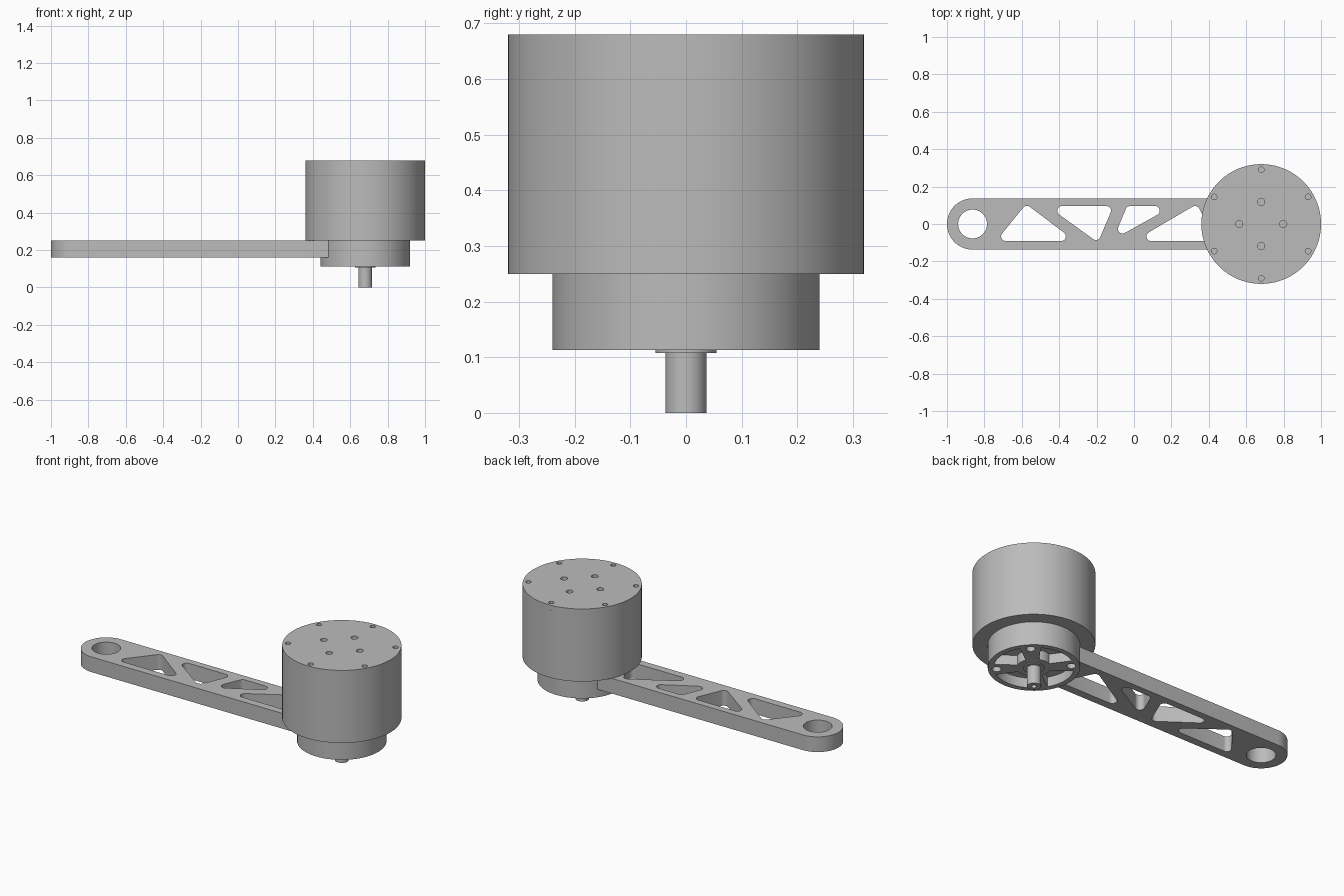
import bpy
from math import cos, sin, pi, radians, acos, tan, asin
from mathutils import Vector

cube = bpy.data.objects.get("Cube")
if cube:
    bpy.data.objects.remove(cube, do_unlink=True)

grey = bpy.data.materials.new("machined grey")
grey.use_nodes = True
colour = (0.5, 0.5, 0.5, 1)
grey.diffuse_color = colour
grey.node_tree.nodes["Principled BSDF"].inputs["Base Color"].default_value = colour

CX = 0.68  # motor axis


def arc(x, y, r, start, end, n):
    return [(x + r * cos(radians(start + (end - start) * i / n)),
             y + r * sin(radians(start + (end - start) * i / n))) for i in range(n + 1)]


def circle(x, y, r, n=64):
    return arc(x, y, r, 0, 360, n)[:-1]


def hole_ring(radius, r, count, start):
    return [circle(CX + radius * cos(start + 2 * pi * i / count),
                   radius * sin(start + 2 * pi * i / count), r, 20) for i in range(count)]


def fillet(corners, r=0.03):
    """Round every corner of a polygon with a true arc."""
    pts = [Vector(c) for c in corners]
    out = []
    for i, p in enumerate(pts):
        a = (pts[i - 1] - p).normalized()
        b = (pts[(i + 1) % len(pts)] - p).normalized()
        half = acos(a.dot(b)) / 2
        bis = (a + b).normalized()
        centre = p + bis * (r / sin(half))
        side = (a - bis * a.dot(bis)).normalized()
        sweep = pi / 2 - half
        for k in range(9):
            t = sweep * (1 - k / 4)
            out.append(tuple(centre + r * (-bis * cos(t) + side * sin(t))))
    return out


def plate(name, z0, z1, loops):
    """Extrude an outline, with any inner loops left open as holes."""
    curve = bpy.data.curves.new(name, "CURVE")
    curve.dimensions = "2D"
    curve.fill_mode = "BOTH"
    curve.extrude = (z1 - z0) / 2
    for loop in loops:
        spline = curve.splines.new("POLY")
        spline.points.add(len(loop) - 1)
        for point, (x, y) in zip(spline.points, loop):
            point.co = (x, y, 0, 1)
        spline.use_cyclic_u = True
    obj = bpy.data.objects.new(name, curve)
    obj.location.z = (z0 + z1) / 2
    bpy.context.collection.objects.link(obj)
    bpy.ops.object.select_all(action="DESELECT")
    obj.select_set(True)
    bpy.context.view_layer.objects.active = obj
    bpy.ops.object.convert(target="MESH")
    obj = bpy.context.object
    # Weld caps to walls
    bpy.ops.object.mode_set(mode="EDIT")
    bpy.ops.mesh.select_all(action="SELECT")
    bpy.ops.mesh.remove_doubles(threshold=0.00002)
    bpy.ops.mesh.normals_make_consistent(inside=False)
    bpy.ops.object.mode_set(mode="OBJECT")
    obj.data.materials.clear()
    obj.data.materials.append(grey)
    bpy.ops.object.shade_smooth_by_angle(angle=radians(30))
    return obj


# Motor housing with screw holes in its top
plate("motor_housing", 0.25, 0.65, [circle(CX, 0, 0.32, 96)])
plate("housing_top", 0.65, 0.68, [circle(CX, 0, 0.32, 96)]
      + hole_ring(0.29, 0.015, 6, pi / 6) + hole_ring(0.118, 0.019, 4, 0))

# Mounting base: solid upper part, spoked and drilled lower part
plate("base_upper", 0.17, 0.25, [circle(CX, 0, 0.24, 96)])
pockets = [arc(CX, 0, 0.21, a - 30, a + 30, 16) + arc(CX, 0, 0.09, a + 22, a - 22, 10)
           for a in range(0, 360, 90)]
plate("base_spokes", 0.113, 0.17, [circle(CX, 0, 0.24, 96)] + pockets
      + hole_ring(0.195, 0.024, 4, pi / 4))

# Output shaft and collar
plate("shaft_collar", 0.108, 0.114, [circle(CX, 0, 0.055)])
plate("shaft", 0.02, 0.114, [circle(CX, 0, 0.037)])
plate("shaft_tip", 0, 0.02, [circle(CX, 0, 0.037), circle(CX, 0, 0.014, 24)])

# Truss arm, curved to fit around the base
HALF = 0.137
fit = asin(HALF / 0.24) * 180 / pi
outline = arc(-1 + HALF, 0, HALF, 90, 270, 32) + arc(CX, 0, 0.24, 180 + fit, 180 - fit, 16)
windows = [
    [(-0.577, 0.107), (-0.738, -0.091), (-0.315, -0.091)],
    [(-0.463, 0.096), (-0.11, 0.096), (-0.193, -0.099)],
    [(-0.037, 0.096), (0.209, 0.096), (-0.112, -0.083)],
    [(0.337, 0.107), (0.0, -0.091), (0.433, -0.091)],
]
plate("arm", 0.16, 0.25, [outline, circle(-1 + HALF, 0, 0.077)]
      + [fillet(w, 0.025) for w in windows])
